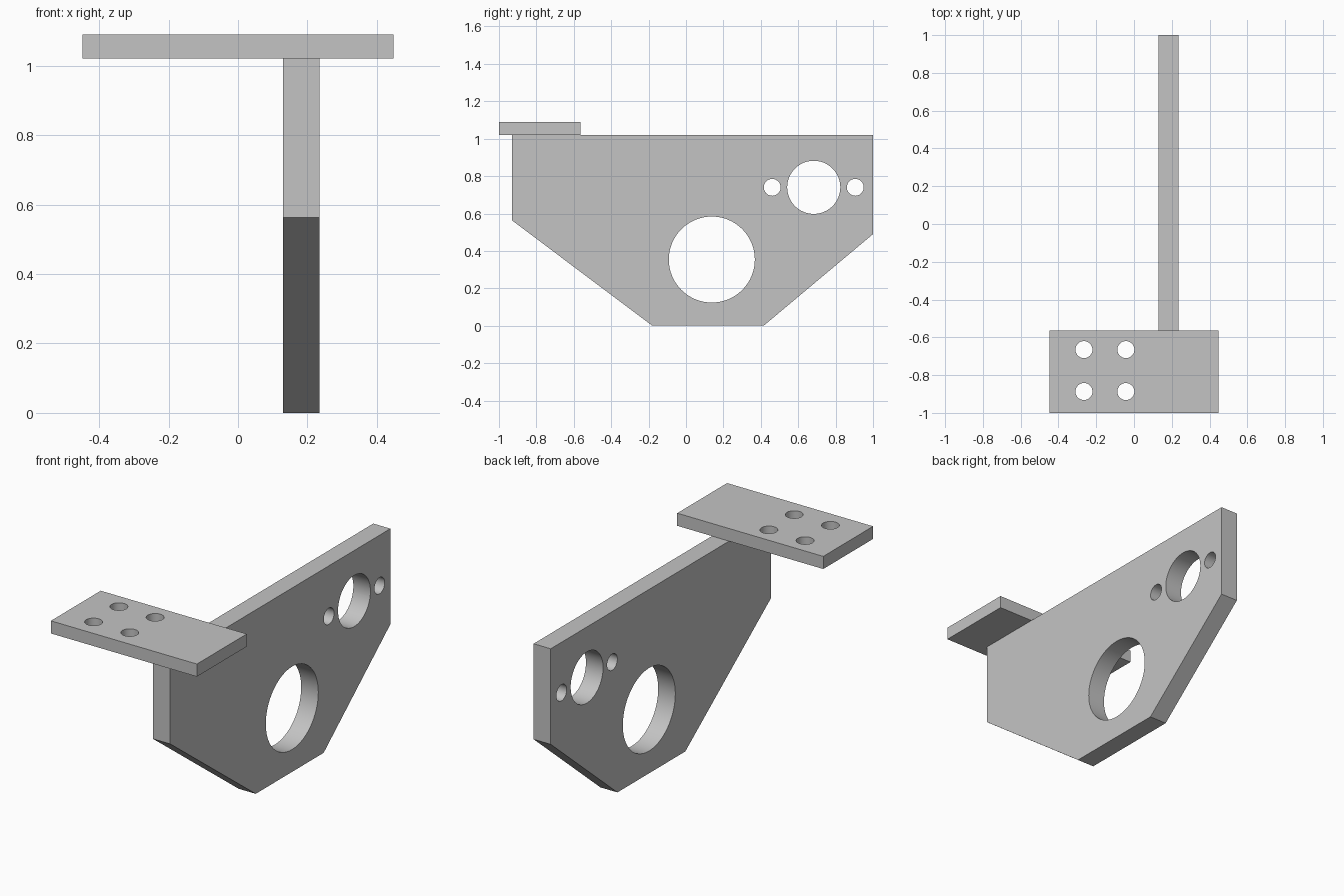
import bpy
import bmesh
from mathutils import Matrix, Vector

cube = bpy.data.objects.get("Cube")
if cube:
    bpy.data.objects.remove(cube, do_unlink=True)

# Plain grey metal
grey = bpy.data.materials.new("grey metal")
grey.use_nodes = True
colour = (0.55, 0.55, 0.55, 1)
grey.diffuse_color = colour
grey.node_tree.nodes["Principled BSDF"].inputs["Base Color"].default_value = colour


def add_object(name, bm):
    bmesh.ops.recalc_face_normals(bm, faces=bm.faces)
    mesh = bpy.data.meshes.new(name)
    bm.to_mesh(mesh)
    bm.free()
    mesh.materials.append(grey)
    obj = bpy.data.objects.new(name, mesh)
    bpy.context.collection.objects.link(obj)
    return obj


def prism(name, outline, depth):
    """Extrude a closed outline of 3D points along the depth vector."""
    bm = bmesh.new()
    face = bm.faces.new([bm.verts.new(p) for p in outline])
    result = bmesh.ops.extrude_face_region(bm, geom=[face], use_keep_orig=True)
    moved = [v for v in result["geom"] if isinstance(v, bmesh.types.BMVert)]
    bmesh.ops.translate(bm, verts=moved, vec=depth)
    return add_object(name, bm)


def drill(plate, holes, axis):
    """Cut round holes, given as (centre, radius), through a plate."""
    bm = bmesh.new()
    turn = Vector((0, 0, 1)).rotation_difference(Vector(axis)).to_matrix().to_4x4()
    for centre, radius in holes:
        bmesh.ops.create_cone(bm, cap_ends=True, segments=64, radius1=radius,
                              radius2=radius, depth=0.4,
                              matrix=Matrix.Translation(centre) @ turn)
    cutter = add_object("hole_cutter", bm)
    cutter.hide_render = True
    cut = plate.modifiers.new("holes", "BOOLEAN")
    cut.operation = "DIFFERENCE"
    cut.solver = "EXACT"
    cut.object = cutter
    bpy.ops.object.select_all(action="DESELECT")
    bpy.context.view_layer.objects.active = plate
    plate.select_set(True)
    bpy.ops.object.modifier_apply(modifier=cut.name)
    bpy.data.objects.remove(cutter, do_unlink=True)
    bpy.ops.object.shade_smooth_by_angle()


# Upright plate with chamfered lower corners
left, right, top = 0.13, 0.235, 1.02
profile = [(-0.93, top), (-0.93, 0.563), (-0.18, 0),
           (0.415, 0), (1, 0.49), (1, top)]
upright = prism("upright_plate", [(left, y, z) for y, z in profile],
                (right - left, 0, 0))
middle = (left + right) / 2
bores = [((middle, 0.138, 0.354), 0.23), ((middle, 0.683, 0.74), 0.142)]
bores += [((middle, 0.683 + s * 0.222, 0.74), 0.045) for s in (-1, 1)]
drill(upright, bores, (1, 0, 0))

# Mounting flange lying across the front end of the upright
flange = prism("mounting_flange",
               [(x, y, top) for x, y in [(-0.448, -1), (0.448, -1),
                                         (0.448, -0.563), (-0.448, -0.563)]],
               (0, 0, 0.07))
bolts = [((x, y, top), 0.045) for x in (-0.265, -0.043) for y in (-0.887, -0.665)]
drill(flange, bolts, (0, 0, 1))
